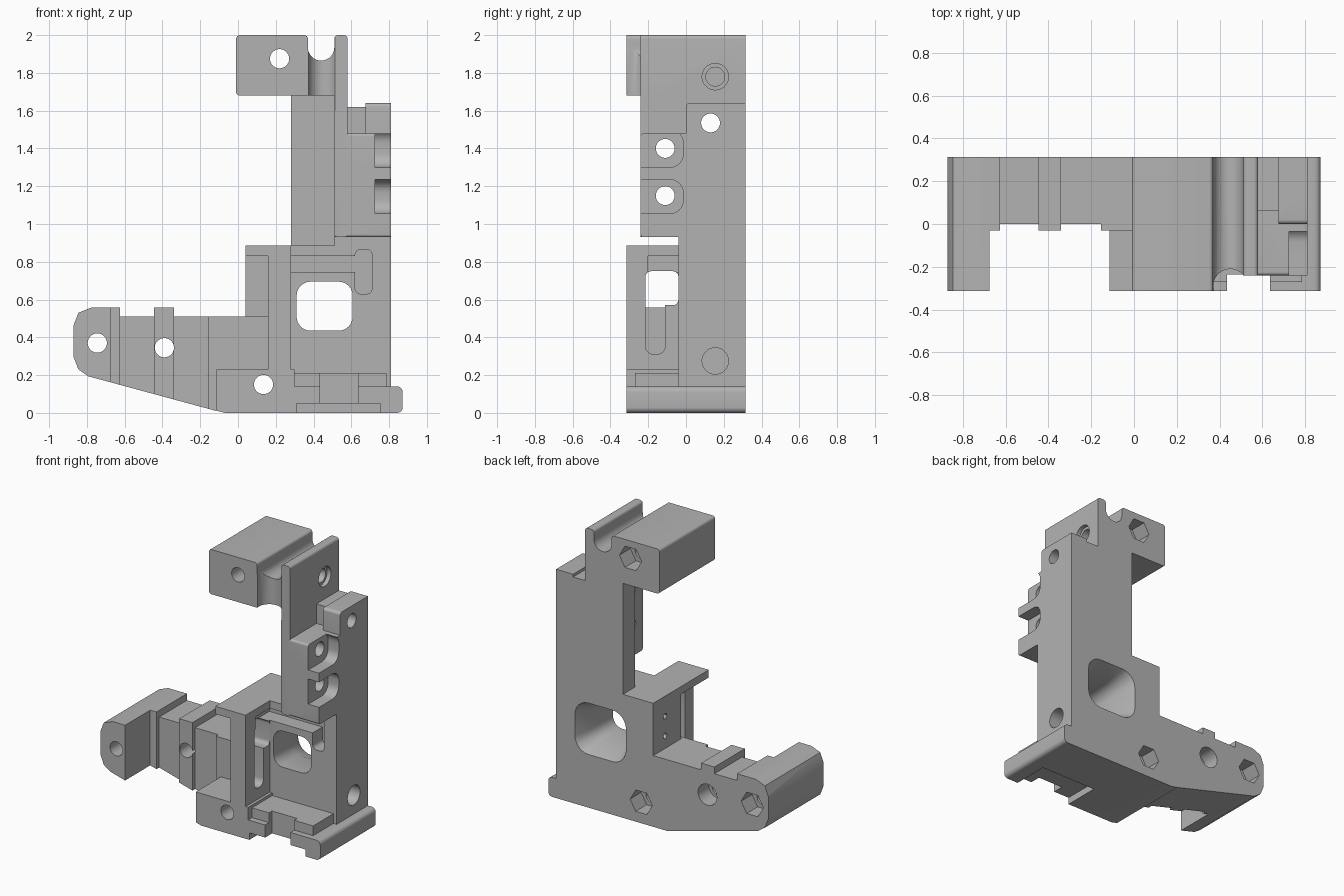
import bpy, bmesh, math
from mathutils import Vector

if "Cube" in bpy.data.objects:
    bpy.data.objects.remove(bpy.data.objects["Cube"])

grey = bpy.data.materials.new("mid_grey")
grey.diffuse_color = (0.45, 0.45, 0.45, 1)
grey.use_nodes = True
grey.node_tree.nodes["Principled BSDF"].inputs["Base Color"].default_value = grey.diffuse_color
B = 0.314  # half depth
body = None


def rounded(points, seg=6):
    """Polygon corners (u, v[, radius]) -> outline with rounded corners."""
    out = []
    for i, p in enumerate(points):
        c = Vector(p[:2])
        if len(p) < 3 or p[2] == 0:
            out.append(c)
            continue
        a = (Vector(points[i - 1][:2]) - c).normalized()
        b = (Vector(points[(i + 1) % len(points)][:2]) - c).normalized()
        half = a.angle(b) / 2
        mid = c + (a + b).normalized() * (p[2] / math.sin(half))
        s = c + a * (p[2] / math.tan(half)) - mid
        e = c + b * (p[2] / math.tan(half)) - mid
        arc = s.angle(e)
        for k in range(seg + 1):
            t = k / seg
            out.append(mid + (s * math.sin((1 - t) * arc) + e * math.sin(t * arc)) / math.sin(arc))
    return out


def prism(name, axis, points, d0, d1, end=None):
    """Extrude an outline along an axis; end is an optional second outline."""
    place = {"x": lambda u, v, d: (d, u, v), "y": lambda u, v, d: (u, d, v),
             "z": lambda u, v, d: (u, v, d)}[axis]
    a = rounded(points)
    b = rounded(end) if end else a
    bm = bmesh.new()
    lo = [bm.verts.new(place(p[0], p[1], d0)) for p in a]
    hi = [bm.verts.new(place(p[0], p[1], d1)) for p in b]
    bm.faces.new(lo)
    bm.faces.new(hi)
    for i in range(len(lo)):
        j = (i + 1) % len(lo)
        bm.faces.new((lo[i], lo[j], hi[j], hi[i]))
    bmesh.ops.recalc_face_normals(bm, faces=bm.faces)
    me = bpy.data.meshes.new(name)
    bm.to_mesh(me)
    bm.free()
    me.materials.append(grey)
    ob = bpy.data.objects.new(name, me)
    bpy.context.collection.objects.link(ob)
    return ob


def rect(u0, u1, v0, v1, r=0):
    return [(u0, v0, r), (u1, v0, r), (u1, v1, r), (u0, v1, r)]


def circle(u, v, r, n=28):
    return [(u + r * math.cos(math.tau * k / n), v + r * math.sin(math.tau * k / n)) for k in range(n)]


def combine(op, ob):
    mod = body.modifiers.new("bool", "BOOLEAN")
    mod.operation, mod.solver, mod.object = op, "EXACT", ob
    bpy.ops.object.modifier_apply(modifier=mod.name)
    bpy.data.objects.remove(ob)


def add(*args):
    combine("UNION", prism(*args))


def cut(*args):
    combine("DIFFERENCE", prism(*args))


# side arm: thick end, step, rib and root stand on it
body = prism("bracket_body", "y", rect(-.87, .3, 0, .51), 0, B)
bpy.context.view_layer.objects.active = body
add("arm_end", "y", rect(-.872, -.675, 0, .558), -B, B)
add("arm_end_step", "y", rect(-.70, -.625, 0, .558), -.03, B)
add("arm_rib", "y", rect(-.445, -.34, 0, .558), -.03, B)
add("arm_root", "y", rect(-.155, .2, 0, .51), -.03, B)
# slope the underside and round the free end
cut("arm_slope", "y", [(-.07, -.002), (-.07, -.2), (-1, -.2), (-1, .25)], -1, 1)
cut("arm_top_corner", "y", [(-.872, .46), (-.845, .53), (-.77, .56), (-.9, .6)], -1, 1)
cut("arm_low_corner", "y", [(-.872, .30), (-.845, .23), (-.78, .185), (-.9, .1)], -1, 1)
add("root_foot", "y", rect(-.115, .3, 0, .23), -B, B)
cut("foot_corner", "y", [(-.115, .012), (-.07, 0), (-.115, -.1)], -1, 1)

# lower housing
add("housing", "y", rect(.16, .81, 0, .885), -.04, B)
add("housing_left", "y", rect(.04, .20, 0, .885), 0, B)
add("pillar", "y", rect(.16, .28, 0, .885), -B, 0)
add("pillar_cap", "y", rect(.04, .28, .83, .885), -B, B)
add("base_plate", "y", rect(.2, .872, 0, .14, .03), -B, B)
add("floor_step", "y", rect(.25, .785, .1, .21), -.27, 0)

# upright: back plate, fin and side block
add("back_plate", "y", rect(.28, .81, .8, 1.7), .18, B)
add("fin", "y", rect(.51, .58, .93, 2, .02), -.24, B)
add("lug", "x", rect(-.24, .2, .93, 1.48, .015), .51, .81)
add("side_block", "x", rect(-.04, B, .8, 1.47), .51, .81)
add("side_block_top", "x", rect(0, B, 1.4, 1.64, .02), .675, .81)
add("side_block_inner", "x", rect(.06, B, 1.4, 1.62), .55, .70)
cut("block_top_trim", "y", rect(.58, .675, 1.62, 1.75), 0, .4)
cut("block_edge_trim", "y", rect(.675, .9, 1.64, 1.75), 0, .4)
add("hole_boss", "x", circle(.13, 1.535, .035), .46, .53)

# top clamp block with a curved web to the fin
add("top_block", "y", rect(-.01, .37, 1.68, 2, .02), -B, B)
add("groove_web", "y", rect(.34, .53, 1.68, 1.95), -B, B)
cut("web_scoop", "z", circle(.45, -.29, .08), 1.6, 2.1)
cut("web_front", "z", rect(.40, .6, -.4, -.24), 1.6, 2.1)
cut("groove", "y", circle(.44, 1.935, .07), -1, 1)
cut("groove_open", "y", rect(.37, .51, 1.935, 2.1), -1, 1)

# flared housing window and the cable channel beside it
cut("window", "y", rect(.31, .607, .435, .695, .075), -.2, .2)
cut("window_flare", "y", rect(.31, .607, .435, .695, .075), .17, .33, rect(.25, .667, .375, .755, .11))
cut("channel", "y", rect(.20, .66, .745, .83), -.2, .07)
cut("channel_drop", "y", rect(.62, .71, .63, .865, .03), -.2, .07)

# pillar window with a slot below, base notch and shallow recess
cut("pillar_window", "x", rect(-.215, -.04, .57, .75, .03), -.05, .28)
cut("pillar_slot", "x", rect(-.215, -.11, .31, .66, .045), .1, .3)
cut("base_notch", "y", rect(.435, .635, -.1, .3), -.4, -.235)
cut("base_recess", "y", rect(.31, .755, -.1, .05), -.4, -.05)

# pockets and cross holes through the side
for z0, z1, zh in ((1.30, 1.50, 1.40), (1.055, 1.235, 1.15)):
    cut("lug_pocket", "x", rect(-.3, -.015, z0, z1, .07), .725, .9)
    cut("pocket_mouth", "x", rect(-.3, -.15, z0, z1), .725, .9)
    cut("lug_hole", "x", circle(-.11, zh, .05), .4, .9)
cut("cross_hole", "x", circle(.13, 1.535, .05), .42, .9)
cut("fin_hole", "x", circle(.155, 1.78, .05), .4, .7)
cut("fin_counterbore", "x", circle(.155, 1.78, .07), .55, .7)
cut("low_blind_hole", "x", circle(.155, .275, .07), .70, .9)
for z in (.60, .74):
    cut("pilot_hole", "x", circle(.18, z, .02, 12), 0, .12)

# front-to-back screw holes with hex or round seats at the back
for x, z, r, sides in ((-.745, .37, .088, 6), (-.39, .345, .075, 28), (.135, .15, .088, 6), (.22, 1.875, .088, 6)):
    cut("screw_hole", "y", circle(x, z, .051), -1, 1)
    cut("nut_seat", "y", circle(x, z, r, sides), .19, 1)

bpy.ops.object.select_all(action="DESELECT")
body.select_set(True)
bpy.ops.object.shade_smooth_by_angle(angle=math.radians(30))
